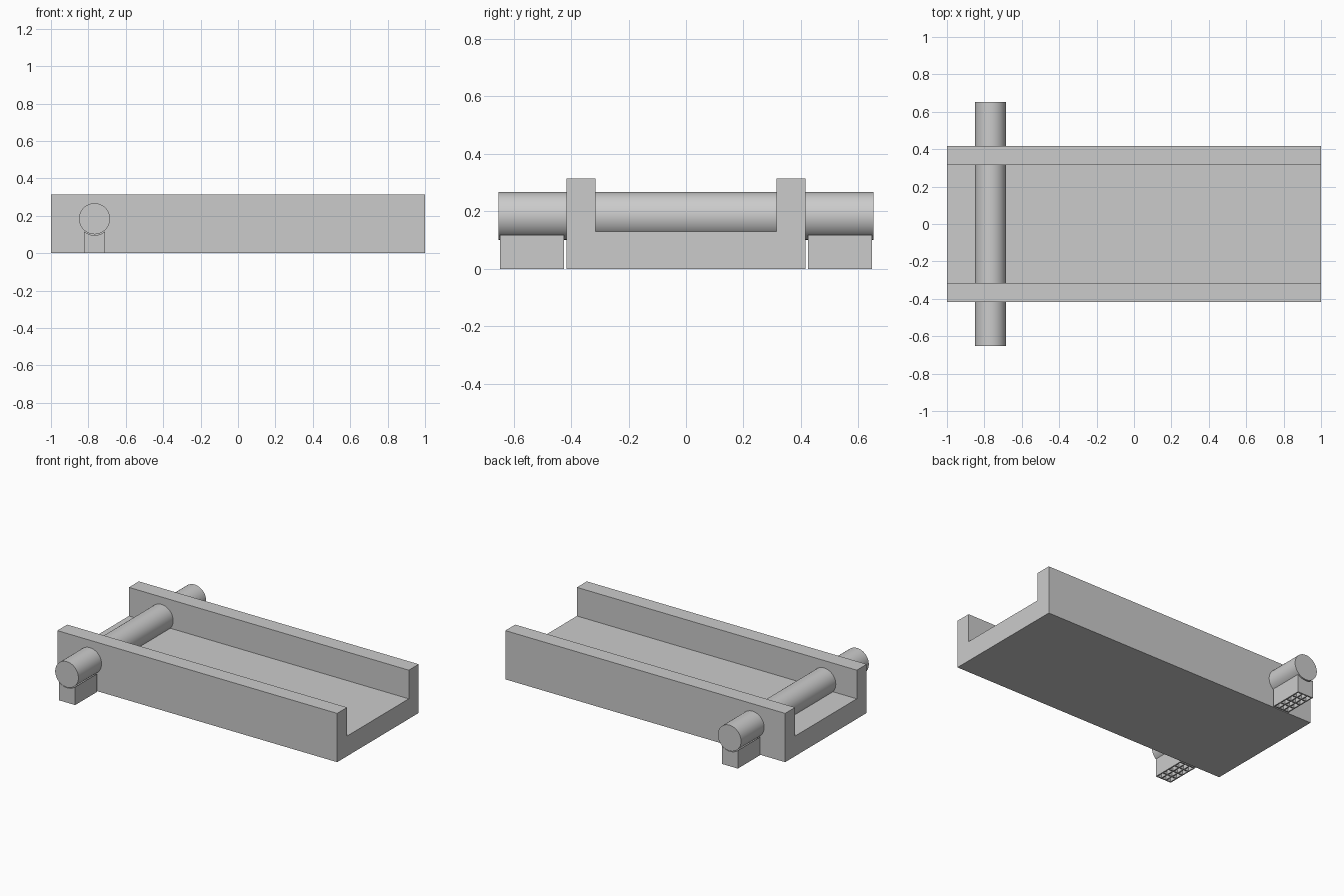
import bpy, bmesh
from math import sin, cos, asin, radians
from mathutils import Matrix, Vector

cube = bpy.data.objects.get("Cube")
if cube:
    bpy.data.objects.remove(cube, do_unlink=True)

grey = bpy.data.materials.new("plain grey")
grey.use_nodes = True
grey.diffuse_color = (0.6, 0.6, 0.6, 1)
grey.node_tree.nodes["Principled BSDF"].inputs["Base Color"].default_value = (0.6, 0.6, 0.6, 1)

ROD_X, ROD_Z, ROD_R, ROD_HALF = -0.767, 0.184, 0.083, 0.652


def make_object(name, bm):
    bmesh.ops.recalc_face_normals(bm, faces=bm.faces)
    mesh = bpy.data.meshes.new(name)
    bm.to_mesh(mesh)
    bm.free()
    mesh.materials.append(grey)
    obj = bpy.data.objects.new(name, mesh)
    bpy.context.collection.objects.link(obj)
    return obj


def activate(obj):
    bpy.ops.object.select_all(action='DESELECT')
    obj.select_set(True)
    bpy.context.view_layer.objects.active = obj


def extrude_profile(name, points, offset):
    bm = bmesh.new()
    face = bm.faces.new([bm.verts.new(p) for p in points])
    result = bmesh.ops.extrude_face_region(bm, geom=[face], use_keep_orig=True)
    moved = [v for v in result["geom"] if isinstance(v, bmesh.types.BMVert)]
    bmesh.ops.translate(bm, verts=moved, vec=Vector(offset))
    return make_object(name, bm)


# Channel: a U-shaped section running along x
WIDE, INNER, FLOOR, TOP = 0.416, 0.315, 0.13, 0.315
half = [(WIDE, 0), (WIDE, TOP), (INNER, TOP), (INNER, FLOOR)]
section = half + [(-y, z) for y, z in reversed(half)]
extrude_profile("channel", [(-1, y, z) for y, z in section], (2, 0, 0))

# Rod across the channel, passing through both walls
bm = bmesh.new()
bmesh.ops.create_cone(bm, cap_ends=True, segments=64, radius1=ROD_R, radius2=ROD_R,
                      depth=2 * ROD_HALF,
                      matrix=Matrix.Translation((ROD_X, 0, ROD_Z)) @ Matrix.Rotation(radians(90), 4, 'X'))
rod = make_object("cross_rod", bm)
activate(rod)
bpy.ops.object.shade_smooth_by_angle(angle=radians(30))

# Supports: cradle-topped blocks, hollowed from below by a grid of cells
HALF_W, Y0, Y1, GAP, WALL, DEPTH = 0.057, 0.424, 0.648, 0.005, 0.008, 0.08
COLS, ROWS = 3, 4
arc_r = ROD_R + GAP
spread = asin(HALF_W / arc_r)
arc = []
for i in range(13):
    a = spread * (1 - i / 6)
    arc.append((ROD_X + arc_r * sin(a), ROD_Z - arc_r * cos(a)))
cradle = [(ROD_X - HALF_W, 0), (ROD_X + HALF_W, 0)] + arc

cell_x = (2 * HALF_W - WALL * (COLS + 1)) / COLS
cell_y = (Y1 - Y0 - WALL * (ROWS + 1)) / ROWS

for name, side in (("front_support", -1), ("back_support", 1)):
    block = extrude_profile(name, [(x, side * Y0, z) for x, z in cradle],
                            (0, side * (Y1 - Y0), 0))
    bm = bmesh.new()
    for i in range(COLS):
        for j in range(ROWS):
            x = ROD_X - HALF_W + WALL + cell_x / 2 + i * (cell_x + WALL)
            y = side * (Y0 + WALL + cell_y / 2 + j * (cell_y + WALL))
            bmesh.ops.create_cube(bm, size=1, matrix=Matrix.Translation((x, y, 0))
                                  @ Matrix.Diagonal((cell_x, cell_y, 2 * DEPTH, 1)))
    cutter = make_object("cell_cutter", bm)
    cutter.hide_render = True
    cut = block.modifiers.new("cells", 'BOOLEAN')
    cut.operation = 'DIFFERENCE'
    cut.solver = 'EXACT'
    cut.object = cutter
    activate(block)
    bpy.ops.object.modifier_apply(modifier=cut.name)
    bpy.data.objects.remove(cutter, do_unlink=True)
